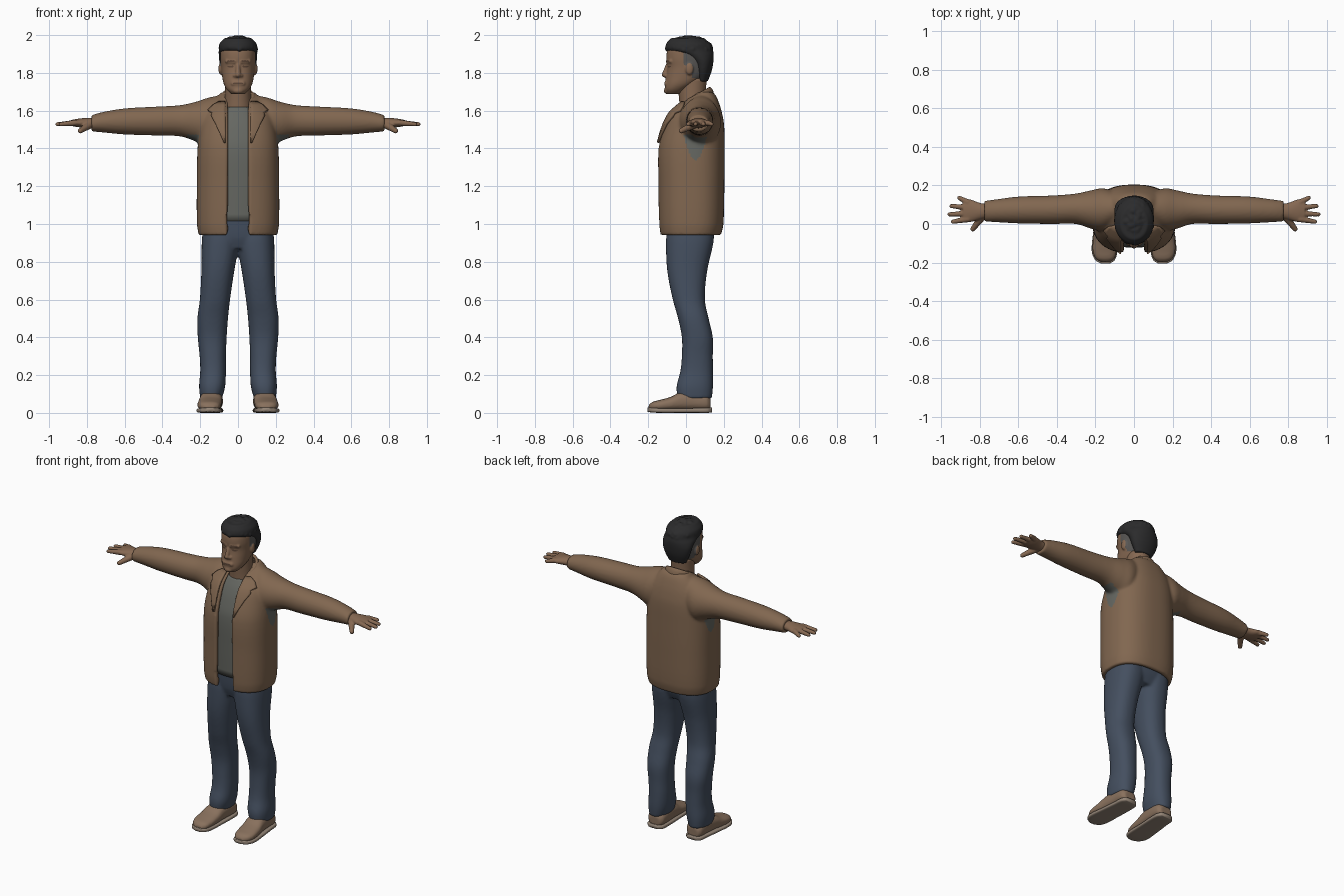
import bpy, bmesh, math, random
from mathutils import Vector
from mathutils.bvhtree import BVHTree

random.seed(4)
cube = bpy.data.objects.get("Cube")
if cube:
    bpy.data.objects.remove(cube, do_unlink=True)


def material(name, *rgb):
    m = bpy.data.materials.new(name)
    m.use_nodes = True
    m.diffuse_color = (*rgb, 1)
    m.node_tree.nodes["Principled BSDF"].inputs["Base Color"].default_value = (*rgb, 1)
    return m


JACKET = material("brown jacket", .22, .135, .08)
SKIN = material("skin", .235, .138, .083)
DARK = material("dark skin", .11, .063, .04)
DENIM = material("blue denim", .058, .078, .115)
HAIR = material("black hair", .024, .024, .025)
FADE = material("short hair grey", .1, .095, .09)
SHIRT = material("grey shirt", .13, .135, .12)
SHOE = material("tan shoe", .25, .165, .11)
SOLE = material("pale sole", .29, .23, .18)


def resample(rows, steps=5):
    """Smooth interpolation of section rows along their first value."""
    def slope(i):
        a, b = rows[max(i - 1, 0)], rows[min(i + 1, len(rows) - 1)]
        return [(q - p) / (b[0] - a[0]) for p, q in zip(a, b)]
    out = []
    for i in range(len(rows) - 1):
        p, q, m, n = rows[i], rows[i + 1], slope(i), slope(i + 1)
        h = q[0] - p[0]
        for k in range(steps):
            t = k / steps
            s = t * t * (3 - 2 * t)
            out.append([a + (b - a) * s + h * (c * t * (1 - t) ** 2 - d * t * t * (1 - t))
                        for a, b, c, d in zip(p, q, m, n)])
    return out + [list(rows[-1])]


def loft(bm, axis, rows, power=2.0, side=1, wall=0, n=40):
    """Rows: position, low u, high u, low v, high v, (half gap at low v)."""
    rings = []
    for row in resample(rows):
        t, u0, u1, v0, v1 = row[:5]
        cu, cv, ru, rv = (u0 + u1) / 2, (v0 + v1) / 2, (u1 - u0) / 2, (v1 - v0) / 2

        def point(a, inset):
            s, c = math.sin(a), math.cos(a)
            u = cu + (ru - inset) * math.copysign(abs(s) ** (2 / power), s)
            v = cv - (rv - inset) * math.copysign(abs(c) ** (2 / power), c)
            p = {"z": (u, v, t), "x": (t, u, v), "y": (u, t, v)}[axis]
            return bm.verts.new((p[0] * side, p[1], p[2]))

        if wall:
            a0 = math.asin((row[5] / ru) ** (power / 2))
            angles = [a0 + (math.tau - 2 * a0) * i / n for i in range(n + 1)]
            ring = [point(a, 0) for a in angles] + [point(a, wall) for a in reversed(angles)]
        else:
            ring = [point(math.tau * i / n, 0) for i in range(n)]
        rings.append(ring)
    count = len(rings[0])
    for r, s in zip(rings, rings[1:]):
        for i in range(count):
            j = (i + 1) % count
            bm.faces.new((r[i], r[j], s[j], s[i]))
    for ring in (rings[0], rings[-1]):
        if wall:
            half = count // 2
            for i in range(half - 1):
                bm.faces.new((ring[i], ring[i + 1], ring[count - 2 - i], ring[count - 1 - i]))
        else:
            bm.faces.new(ring)
    return [v for ring in rings for v in ring]


def upright(bm, rows, **kw):
    """Symmetric loft from rows of height, half width, front, back, (gap)."""
    return loft(bm, "z", [(r[0], -r[1], *r[1:]) for r in rows], **kw)


def ball(bm, centre, size):
    made = bmesh.ops.create_icosphere(bm, subdivisions=2, radius=1)["verts"]
    for v in made:
        v.co = Vector(centre) + v.co * Vector(size)


def limb(bm, a, b, r0, r1, n=9):
    for i in range(n):
        r = r0 + (r1 - r0) * i / (n - 1)
        ball(bm, Vector(a).lerp(Vector(b), i / (n - 1)), (r, r, r))


def finish(name, bm, mats, voxel=0, smooth=4, rule=None):
    """Turn the parts into one object, optionally fused and softened."""
    bmesh.ops.recalc_face_normals(bm, faces=bm.faces)
    me = bpy.data.meshes.new(name)
    bm.to_mesh(me)
    bm.free()
    ob = bpy.data.objects.new(name, me)
    bpy.context.collection.objects.link(ob)
    if voxel:
        mod = ob.modifiers.new("fuse", "REMESH")
        mod.mode, mod.voxel_size = "VOXEL", voxel
        mod = ob.modifiers.new("soften", "SMOOTH")
        mod.factor, mod.iterations = .5, smooth
        fused = bpy.data.meshes.new_from_object(ob.evaluated_get(bpy.context.evaluated_depsgraph_get()))
        ob.modifiers.clear()
        ob.data = fused
    ob.data.materials.clear()
    for m in mats:
        ob.data.materials.append(m)
    for p in ob.data.polygons:
        p.use_smooth = True
        p.material_index = rule(p.center) if rule else 0
    return ob


# Jacket: open-fronted shell fused with both sleeves
bm = bmesh.new()
upright(bm, [(.94, .208, -.138, .185, .06), (1.0, .217, -.146, .198, .06), (1.2, .218, -.149, .203, .058),
             (1.4, .214, -.149, .204, .056), (1.52, .2, -.117, .202, .056), (1.59, .18, -.082, .19, .058),
             (1.64, .145, -.025, .175, .06), (1.68, .105, .03, .158, .06), (1.7, .085, .06, .14, .05)],
        power=2.5, wall=.026, n=80)
for side in (1, -1):
    loft(bm, "x", [(.08, .01, .16, 1.45, 1.685), (.16, -.035, .185, 1.41, 1.668), (.22, -.025, .175, 1.435, 1.648),
                   (.3, 0, .158, 1.463, 1.63), (.42, 0, .148, 1.468, 1.622), (.6, .003, .142, 1.474, 1.612),
                   (.72, .01, .127, 1.485, 1.592), (.775, .012, .12, 1.49, 1.576)], side=side)


def armpit(c):
    inside = 1.34 < c.z < 1.475 and abs(c.y - .05) < .055 * ((c.z - 1.34) / .1) ** .5
    return int(inside and .19 < abs(c.x) < .27)


jacket = finish("jacket", bm, [JACKET, SHIRT], .009, 4, armpit)

# Standing collar, tilted up toward the back
bm = bmesh.new()
for v in upright(bm, [(1.635, .1, -.045, .15, .062), (1.67, .095, -.035, .14, .066), (1.69, .086, -.025, .128, .068)],
                 wall=.016, n=60):
    v.co.z += .55 * (v.co.y - .06)
finish("collar", bm, [JACKET], .006, 2)

# Lapels laid on the jacket front
tree = BVHTree.FromPolygons([v.co for v in jacket.data.vertices], [p.vertices[:] for p in jacket.data.polygons])
OUTLINE = [(1.645, .1), (1.625, .135), (1.6, .158), (1.588, .135), (1.57, .14), (1.53, .118), (1.48, .095), (1.43, .074)]
for side, label in ((1, "left"), (-1, "right")):
    bm = bmesh.new()
    rows = []
    for z, outer in OUTLINE:
        row, y = [], 0
        for i in range(7):
            x = outer + (.067 - outer) * i / 6
            hit = tree.ray_cast(Vector((x * side, -1, z)), Vector((0, 1, 0)))[0]
            if hit and hit.y < .06:
                y = hit.y
            row.append(bm.verts.new((x * side, y - .009, z)))
        rows.append(row)
    for r, s in zip(rows, rows[1:]):
        for i in range(6):
            bm.faces.new((r[i], r[i + 1], s[i + 1], s[i]))
    lapel = finish(label + "_lapel", bm, [JACKET])
    mod = lapel.modifiers.new("thickness", "SOLIDIFY")
    mod.thickness, mod.offset = .014, 0

# Shirt under the jacket
bm = bmesh.new()
upright(bm, [(1.015, .17, -.115, .16), (1.2, .185, -.12, .17), (1.4, .185, -.12, .17), (1.5, .17, -.095, .17),
             (1.57, .13, -.066, .15), (1.62, .085, -.035, .12)], power=2.4)
finish("shirt", bm, [SHIRT])

# Trousers: hips fused with both legs
bm = bmesh.new()
upright(bm, [(.87, .15, -.08, .12), (.93, .182, -.1, .145), (1.04, .18, -.11, .155)], power=2.5)
for side in (1, -1):
    loft(bm, "z", [(.075, .085, .2, -.045, .137), (.14, .068, .206, -.05, .143), (.22, .064, .2, -.03, .143),
                   (.3, .064, .203, -.022, .142), (.4, .06, .213, -.022, .142), (.5, .053, .215, -.042, .12),
                   (.6, .042, .202, -.07, .1), (.75, .02, .194, -.099, .112), (.9, -.005, .192, -.106, .145),
                   (.98, 0, .185, -.1, .15)], power=2.3, side=side)
finish("trousers", bm, [DENIM], .009, 5)

# Shoes and soles
for side, label in ((1, "left"), (-1, "right")):
    bm = bmesh.new()
    loft(bm, "y", [(-.198, .125, .17, .015, .04), (-.18, .102, .198, .012, .057), (-.14, .09, .214, .012, .068),
                   (-.08, .085, .212, .012, .085), (-.03, .083, .205, .012, .11), (.04, .08, .198, .012, .115),
                   (.11, .083, .192, .012, .1), (.13, .1, .175, .015, .08)], power=2.5, side=side)
    finish(label + "_shoe", bm, [SHOE], .007, 3)
    bm = bmesh.new()
    loft(bm, "y", [(-.205, .125, .17, .006, .028), (-.188, .1, .2, .003, .028), (-.14, .086, .219, 0, .026),
                   (-.04, .082, .211, 0, .024), (.06, .078, .2, 0, .026), (.115, .082, .194, 0, .028),
                   (.137, .1, .175, .003, .028)], power=4, side=side)
    finish(label + "_sole", bm, [SOLE])

# Hands with fanned fingers
for side, label in ((1, "left"), (-1, "right")):
    bm = bmesh.new()
    loft(bm, "x", [(.74, .035, .1, 1.505, 1.562), (.8, .022, .11, 1.508, 1.562), (.85, .01, .128, 1.513, 1.557),
                   (.885, .015, .12, 1.52, 1.55)], side=side)
    for y, tip_x, tip_y in ((.025, .938, .012), (.055, .955, .05), (.085, .945, .093), (.112, .905, .135)):
        limb(bm, (.86 * side, y, 1.536), (tip_x * side, tip_y, 1.528), .017, .012)
    limb(bm, (.785 * side, .04, 1.525), (.835 * side, -.026, 1.493), .022, .014)
    finish(label + "_hand", bm, [SKIN], .005, 3)

# Neck
bm = bmesh.new()
upright(bm, [(1.54, .08, -.03, .11), (1.64, .07, -.035, .105), (1.7, .068, -.04, .105), (1.77, .068, -.045, .11)])
finish("neck", bm, [SKIN])

# Head with nose, brow, lips and ears
bm = bmesh.new()
upright(bm, [(1.688, .035, -.1, -.03), (1.71, .058, -.111, 0), (1.74, .075, -.111, .05), (1.78, .084, -.106, .1),
             (1.83, .09, -.099, .125), (1.88, .094, -.104, .13), (1.93, .09, -.095, .125),
             (1.97, .065, -.06, .09)], power=2.25)
limb(bm, (0, -.099, 1.84), (0, -.114, 1.79), .01, .015)
limb(bm, (-.024, -.1, 1.744), (.024, -.1, 1.744), .016, .016)
ball(bm, (0, -.098, 1.705), (.03, .02, .018))
for side in (1, -1):
    limb(bm, (.018 * side, -.094, 1.859), (.06 * side, -.08, 1.862), .013, .01)
    ball(bm, (.016 * side, -.105, 1.786), (.011, .012, .01))
    ball(bm, (.092 * side, .018, 1.822), (.012, .022, .034))


def face_paint(c):
    x = abs(abs(c.x) - .038)
    if c.y < -.05 and ((x / .017) ** 2 + ((c.z - 1.834) / .006) ** 2 < 1 or (x < .022 and abs(c.z - 1.862) < .005)):
        return 1
    if c.y < -.1 and abs(c.z - 1.744) < .004 and abs(c.x) < .027:
        return 1
    on_skull = abs(c.x) < .096 and c.z > 1.775 - .2 * (c.y - .03)
    return 2 if on_skull and c.y > (.03 if c.z < 1.84 else -.012) else 0


finish("head", bm, [SKIN, DARK, FADE], .005, 3, face_paint)

# Hair: close sides and a crown of curls
bm = bmesh.new()
upright(bm, [(1.755, .06, .06, .115), (1.81, .086, .045, .136), (1.86, .099, .025, .145), (1.895, .102, -.03, .147),
             (1.918, .102, -.1, .143), (1.955, .098, -.104, .13), (1.985, .07, -.08, .09)])
for i in range(170):
    a, h = i * 2.4, random.uniform(.05, 1)
    r = math.sqrt(1 - h * h)
    s = random.uniform(.012, .019)
    ball(bm, (.09 * r * math.cos(a), .016 + .115 * r * math.sin(a), 1.918 + .067 * h), (s, s, s * .9))
finish("hair", bm, [HAIR], .006, 2)
